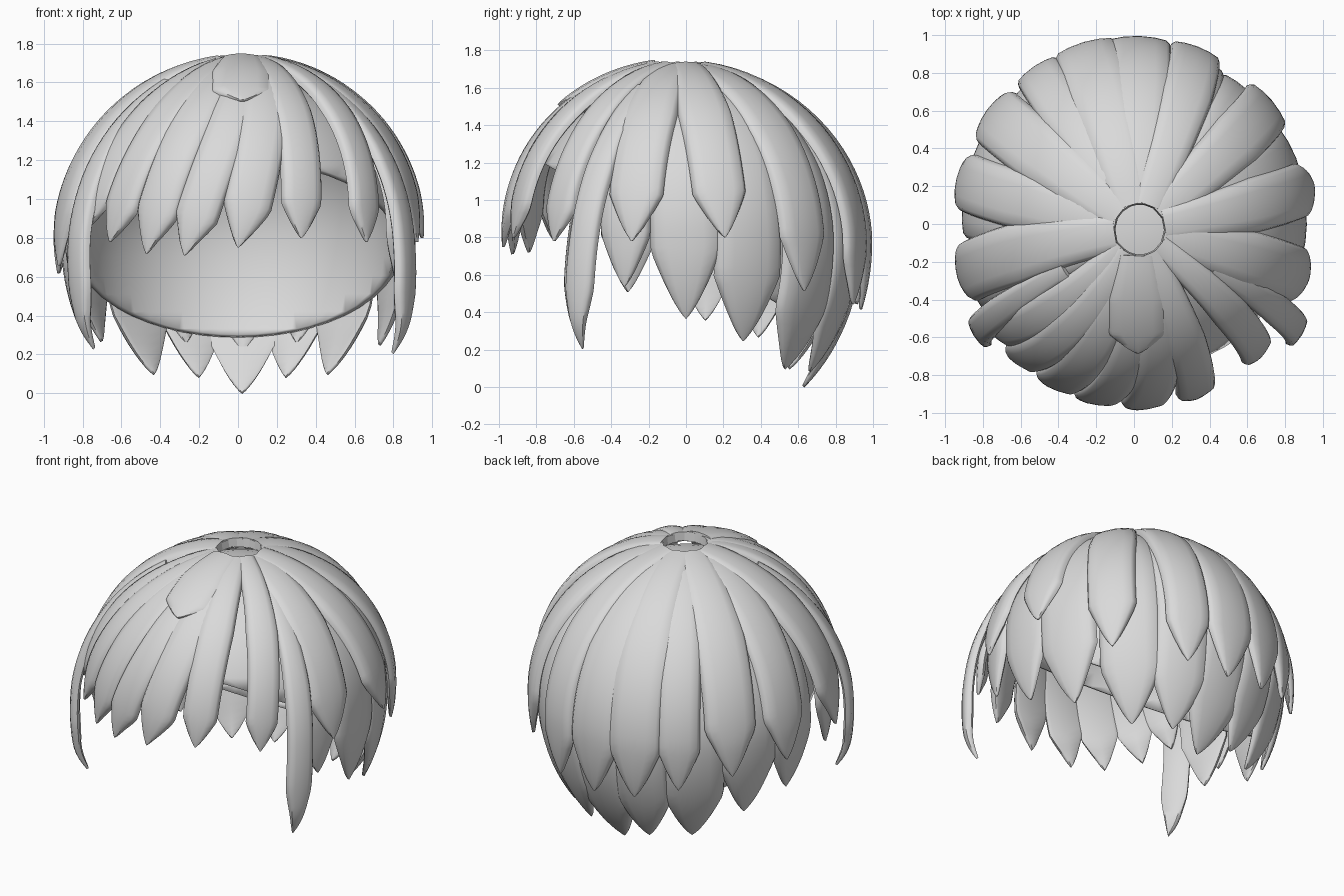
import bpy, bmesh, math
from mathutils import Vector

if "Cube" in bpy.data.objects:
    bpy.data.objects.remove(bpy.data.objects["Cube"])

grey = bpy.data.materials.new("light grey")
grey.use_nodes = True
GREY = (0.7, 0.7, 0.7, 1)
grey.diffuse_color = GREY
grey.node_tree.nodes["Principled BSDF"].inputs["Base Color"].default_value = GREY

MID = 0.8                      # height of the widest part of the head
RX, RY, RTOP, RLOW = 0.95, 0.98, 0.94, 1.12
CROWN = 0.03                   # sideways shift of the crown


def head(theta, phi, off=0.0):
    """Point on the head shape; theta runs down from the crown."""
    c, s = math.cos(theta), math.sin(theta)
    rz = RTOP if c > 0 else RLOW
    shift = CROWN * max(0, c)
    return Vector(((RX + off) * s * math.cos(phi) + shift,
                   (RY + off) * s * math.sin(phi) - shift, MID + (rz + off) * c))


def theta_at(z):
    h = z - MID
    return math.acos(max(-1, min(1, h / (RTOP if h > 0 else RLOW))))


def finish(bm, name):
    bmesh.ops.recalc_face_normals(bm, faces=bm.faces)
    mesh = bpy.data.meshes.new(name)
    bm.to_mesh(mesh)
    bm.free()
    obj = bpy.data.objects.new(name, mesh)
    bpy.context.collection.objects.link(obj)
    mesh.materials.append(grey)
    bpy.ops.object.select_all(action='DESELECT')
    obj.select_set(True)
    bpy.context.view_layer.objects.active = obj
    return obj


# Cross-section of a lock: (sideways, depth), rounded outside, flat inside
SECTION = [(-1, -.042), (-.96, -.022), (-.85, -.006), (-.5, 0), (0, .003), (.5, 0),
           (.85, -.006), (.96, -.022), (1, -.042), (.8, -.055), (0, -.05), (-.8, -.055)]


def lock(name, root, tip, z, width, off=0.0, start=0.14, flare=0.0, blunt=0.85, curl=0.0):
    """Leaf-shaped lock sweeping from azimuth root to tip, ending at height z."""
    steps = 30
    end = theta_at(z)

    def path(t):
        phi = math.radians(root + (tip - root) * t)
        p = head(start + (end - start) * t, phi, off + flare * t * t)
        inward = curl * max(0, t - .9) * 10
        return p - Vector((math.cos(phi), math.sin(phi), 0)) * inward ** 2 * .05

    length = sum((path((i + 1) / steps) - path(i / steps)).length for i in range(steps))
    bm = bmesh.new()
    rings = []
    for i in range(steps + 1):
        t = 1 - (1 - i / steps) ** 1.4          # more rings near the tip
        p = path(t)
        along = (path(t + .01) - path(t - .01)).normalized()
        out = Vector((p.x / RX ** 2, p.y / RY ** 2, (p.z - MID) / RTOP ** 2))
        out = (out - along * out.dot(along)).normalized()
        side = along.cross(out)
        grow = min(1, .65 + t * .8)
        taper = min(1, (1 - t) * length / (blunt * width)) ** .75
        half = max(.003, width / 2 * grow * taper)
        depth = .25 + .75 * min(1, taper * 1.3)
        ring = []
        for u, d in SECTION:
            sag = (u * half) ** 2 / 1.9
            ring.append(bm.verts.new(p + side * u * half + out * (d * depth - sag)))
        rings.append(ring)
    n = len(SECTION)
    for a, b in zip(rings, rings[1:]):
        for k in range(n):
            bm.faces.new((a[k], a[(k + 1) % n], b[(k + 1) % n], b[k]))
    bm.faces.new(rings[0])
    bm.faces.new(rings[-1])
    finish(bm, name)
    bpy.ops.object.shade_smooth_by_angle(angle=math.radians(50))


# Scalp: head shape trimmed by a plane that rises toward the forehead
bm = bmesh.new()
bmesh.ops.create_uvsphere(bm, u_segments=48, v_segments=32, radius=1)
for v in bm.verts:
    v.co = head(math.acos(max(-1, min(1, v.co.z))), math.atan2(v.co.y, v.co.x), -.105)
bmesh.ops.bisect_plane(bm, geom=bm.verts[:] + bm.edges[:] + bm.faces[:],
                       plane_co=(0, 0, .74), plane_no=(0, .6, 1), clear_inner=True)
scalp = finish(bm, "scalp")
shell = scalp.modifiers.new("thickness", 'SOLIDIFY')
shell.thickness = .03
bpy.ops.object.shade_smooth_by_angle(angle=math.radians(40))

# Fringe: root, tip, height, width
fringe = [(-84, -107, .71, .23), (-72, -90, .75, .25), (-64, -70, .80, .22),
          (-104, -120, .72, .24), (-118, -134, .78, .22), (-38, -46, .78, .20),
          (-132, -145, .86, .22)]
for i, (a, b, z, w) in enumerate(fringe):
    lock(f"fringe_lock_{i + 1}", a, b, z, w, off=.004 * (i % 3))
lock("fringe_top_lock", -92, -90, 1.5, .32, off=.016, blunt=.35)

# Outer layer around sides and back
outer = [(-14, -17, .78, .30), (10, 12, .80, .29), (40, 41, .52, .30), (68, 70, .45, .28),
         (90, 88, .42, .34), (106, 106, .45, .34), (124, 123, .52, .26), (144, 143, .60, .33),
         (168, 166, .62, .31), (-172, -163, .66, .32)]
for i, (a, b, z, w) in enumerate(outer):
    lock(f"outer_lock_{i + 1}", a, b, z, w, off=.006 * (i % 2), flare=.02)

# Lower layer, longest at the back
lower = [(-20, -21, .53, .28), (0, 0, .35, .38), (21, 22, .23, .38), (46, 48, .07, .38),
         (68, 69, .06, .34), (88, 88, -.03, .38), (108, 107, .06, .34), (130, 129, .07, .38),
         (152, 152, .25, .38), (173, 173, .34, .38), (-162, -160, .50, .32)]
for i, (a, b, z, w) in enumerate(lower):
    lock(f"lower_lock_{i + 1}", a, b, z, w, off=-.03 - .008 * (i % 2), start=.3)

# Short underlayer at the nape
for i, (a, z) in enumerate([(66, .22), (88, .17), (111, .22)]):
    lock(f"nape_lock_{i + 1}", a, a, z, .24, off=-.065, start=1.2)

# Long narrow sideburns with curled tips
for name, a, b, spread in (("left_sideburn", -27, -34, .2), ("right_sideburn", -152, -144, .15)):
    lock(name, a, b, .29, .17, off=-.01, flare=spread, start=.5, blunt=1.6, curl=1)
